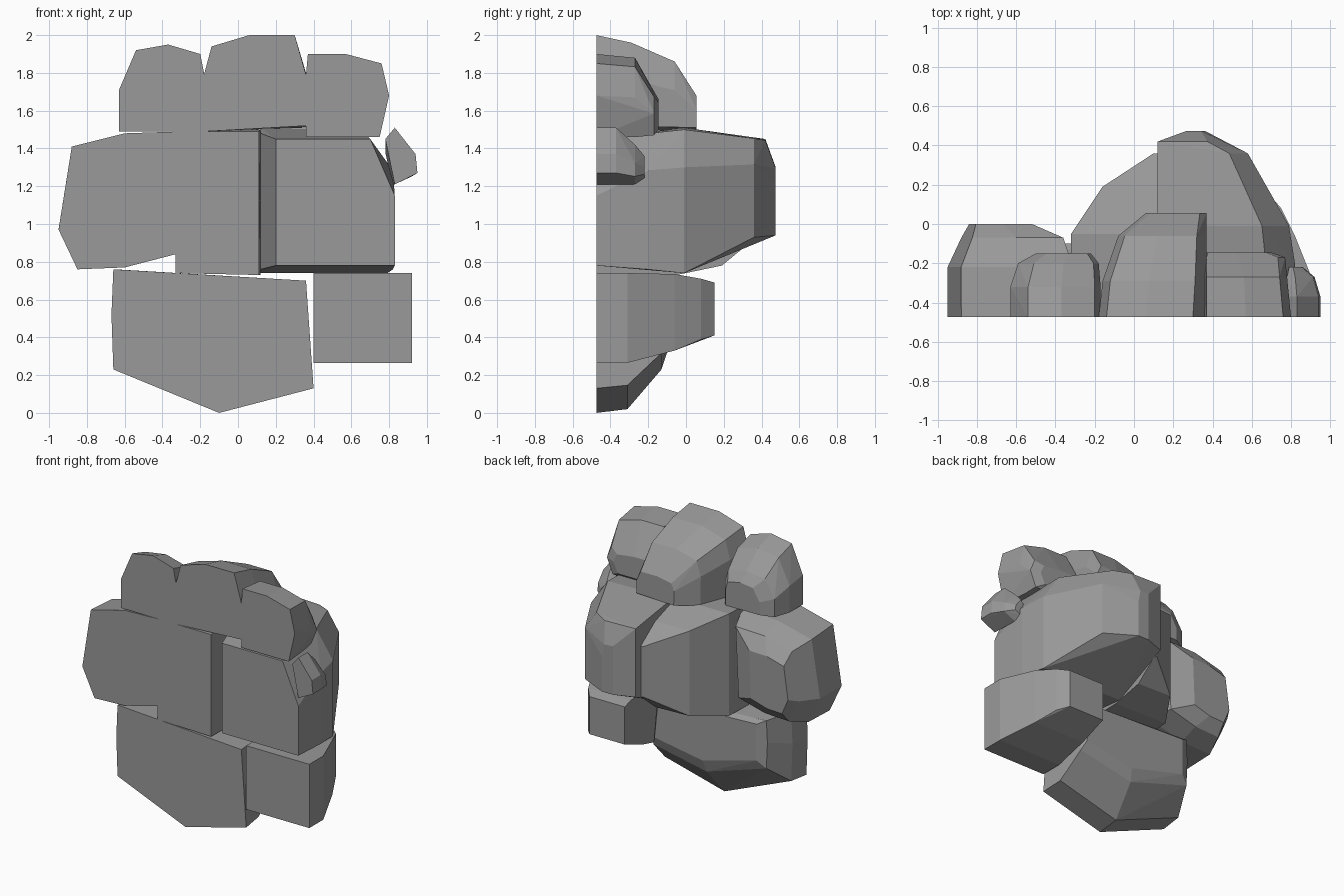
import bpy, bmesh, math

FRONT = -0.475  # every stone is cut flat on this plane
stone_grey = bpy.data.materials.new("stone_grey")
stone_grey.diffuse_color = (.32, .32, .32, 1)


def fit(outline, box):
    """Refit an (x, z) outline into a ring box (y, x0, x1, z0, z1)."""
    y, x0, x1, z0, z1 = box
    xs, zs = zip(*outline)
    ax, bx, az, bz = min(xs), max(xs), min(zs), max(zs)
    return [(x0 + (x - ax) / (bx - ax) * (x1 - x0), y,
             z0 + (z - az) / (bz - az) * (z1 - z0)) for x, z in outline]


def rock(name, outline, rings, inner=None):
    """Convex stone through its flat front outline and the refitted rings behind it."""
    bm = bmesh.new()
    points = [(x, FRONT, z) for x, z in outline]
    for box in rings:
        points += fit(inner or outline, box)
    for p in points:
        bm.verts.new(p)
    bmesh.ops.convex_hull(bm, input=bm.verts[:])
    bmesh.ops.delete(bm, geom=[v for v in bm.verts if not v.link_faces], context='VERTS')
    bmesh.ops.dissolve_limit(bm, angle_limit=math.radians(4),
                             verts=bm.verts[:], edges=bm.edges[:])
    bmesh.ops.recalc_face_normals(bm, faces=bm.faces[:])
    mesh = bpy.data.meshes.new(name)
    bm.to_mesh(mesh)
    bm.free()
    mesh.materials.append(stone_grey)
    bpy.context.collection.objects.link(bpy.data.objects.new(name, mesh))


# Top row
rock("top_left_stone",
     [(-.63, 1.49), (-.63, 1.71), (-.54, 1.92), (-.37, 1.95), (-.2, 1.9), (-.17, 1.75), (-.17, 1.49)],
     [(-.32, -.63, -.17, 1.49, 1.9), (-.2, -.59, -.18, 1.49, 1.77), (-.15, -.5, -.22, 1.5, 1.7)])
rock("top_middle_stone",
     [(-.175, 1.49), (-.18, 1.79), (-.14, 1.94), (.06, 2), (.3, 2), (.36, 1.79), (.36, 1.52)],
     [(-.29, -.16, .37, 1.49, 1.96), (-.06, -.08, .37, 1.49, 1.86), (.055, .06, .37, 1.5, 1.68)])
rock("top_right_stone",
     [(.36, 1.46), (.36, 1.79), (.37, 1.9), (.57, 1.9), (.76, 1.85), (.8, 1.68), (.75, 1.46)],
     [(-.27, .36, .78, 1.46, 1.88), (-.17, .36, .77, 1.47, 1.7), (-.145, .37, .7, 1.5, 1.66)])
rock("side_pebble",
     [(.78, 1.45), (.83, 1.51), (.94, 1.37), (.95, 1.27), (.83, 1.21)],
     [(-.37, .78, .95, 1.21, 1.51), (-.27, .78, .92, 1.21, 1.42), (-.22, .79, .86, 1.24, 1.36)])

# Middle row
rock("middle_left_stone",
     [(-.95, .97), (-.88, 1.41), (-.6, 1.48), (-.3, 1.49), (-.33, .84), (-.6, .77), (-.85, .76)],
     [(-.22, -.95, -.31, .77, 1.47), (-.07, -.88, -.36, .82, 1.41), (0, -.84, -.52, .9, 1.3)])
rock("middle_stone",
     [(-.33, .74), (-.33, 1.49), (.11, 1.49), (.11, .73)],
     [(-.05, -.32, .12, .73, 1.5), (.19, -.16, .12, .78, 1.42), (.36, .1, .12, .92, 1.3)])
rock("large_right_stone",
     [(.2, .78), (.2, 1.45), (.7, 1.45), (.83, 1.15), (.83, .78)],
     [(-.2, .12, .82, .76, 1.48), (-.01, .12, .79, .74, 1.51),
      (.36, .12, .58, .93, 1.46), (.42, .12, .44, .94, 1.45), (.475, .27, .36, .94, 1.3)],
     inner=[(.12, .74), (.12, 1.51), (.66, 1.5), (.8, 1.3), (.8, .74)])

# Bottom row
rock("bottom_left_stone",
     [(-.66, .76), (.36, .7), (.4, .13), (-.1, 0), (-.66, .23), (-.67, .52)],
     [(-.31, -.66, .39, .02, .76), (-.13, -.58, .36, .23, .74), (-.1, -.52, .33, .32, .71)])
rock("bottom_right_stone",
     [(.4, .265), (.92, .265), (.92, .74), (.4, .74)],
     [(-.31, .4, .92, .265, .74), (-.06, .4, .82, .33, .735),
      (.08, .4, .75, .39, .71), (.15, .4, .69, .41, .69)])
